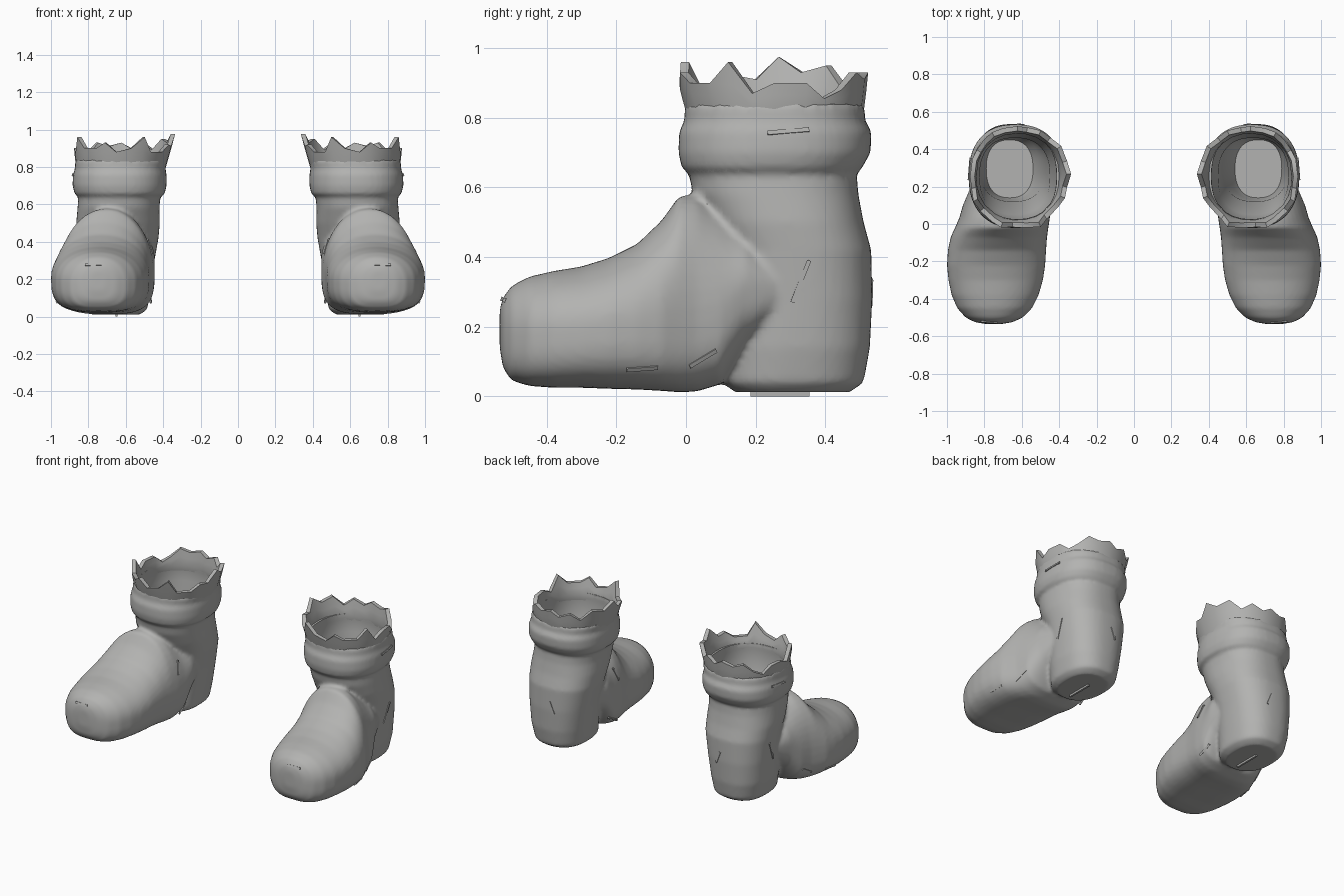
import bpy, bmesh, math
from mathutils import Vector, Matrix

cube = bpy.data.objects.get("Cube")
if cube:
    bpy.data.objects.remove(cube)

grey = bpy.data.materials.new("worn grey leather")
grey.use_nodes = True
COLOUR = (0.45, 0.45, 0.44, 1)
grey.diffuse_color = COLOUR
grey.node_tree.nodes["Principled BSDF"].inputs["Base Color"].default_value = COLOUR


def new_object(name, bm):
    bmesh.ops.recalc_face_normals(bm, faces=bm.faces)
    mesh = bpy.data.meshes.new(name)
    bm.to_mesh(mesh)
    bm.free()
    mesh.materials.append(grey)
    obj = bpy.data.objects.new(name, mesh)
    bpy.context.collection.objects.link(obj)
    return obj


def oval(a, power):
    c, s = math.cos(a), math.sin(a)
    return (math.copysign(abs(c) ** (2 / power), c),
            math.copysign(abs(s) ** (2 / power), s))


def loft(bm, rows, along, low_power, high_power, belly=1, n=48):
    """Closed skin through oval sections: (position, x0, x1, v0, v1), widest at most belly above v0."""
    rings = []
    for p, x0, x1, v0, v1 in rows:
        widest = v0 + min((v1 - v0) / 2, belly)
        ring = []
        for i in range(n):
            a = math.tau * i / n
            c, s = oval(a, high_power if math.sin(a) > 0 else low_power)
            x = (x0 + x1) / 2 + c * (x1 - x0) / 2
            v = widest + s * (v1 - widest if s > 0 else widest - v0)
            ring.append(bm.verts.new((x, v, p) if along == "z" else (x, p, v)))
        rings.append(ring)
    for r, q in zip(rings, rings[1:]):
        for i in range(n):
            bm.faces.new((r[i], r[(i + 1) % n], q[(i + 1) % n], q[i]))
    bm.faces.new(rings[0])
    bm.faces.new(rings[-1])


# Shaft with heel and padded cuff, from the ground up
SHAFT = [(.012, .52, .79, .14, .47), (.04, .485, .82, .105, .51), (.14, .47, .84, .11, .528),
         (.28, .45, .85, .12, .535), (.42, .425, .86, .10, .532), (.50, .418, .865, .06, .51),
         (.58, .42, .858, .02, .495), (.64, .415, .853, .008, .49), (.655, .392, .873, -.012, .505),
         (.70, .382, .885, -.022, .53), (.76, .382, .882, -.02, .533), (.79, .388, .872, -.005, .515),
         (.84, .378, .87, -.003, .512)]

# Foot from toe to ankle
FOOT = [(-.535, .71, .79, .14, .25), (-.525, .65, .85, .08, .285), (-.50, .595, .90, .045, .318),
        (-.45, .545, .945, .03, .344), (-.38, .51, .975, .025, .36), (-.30, .487, .992, .025, .373),
        (-.22, .475, 1.0, .022, .398), (-.14, .47, .995, .02, .438), (-.07, .465, .98, .016, .505),
        (-.02, .458, .957, .012, .575), (.03, .45, .935, .014, .58), (.10, .445, .915, .035, .54),
        (.17, .445, .885, .14, .49), (.26, .46, .85, .22, .42)]

bm = bmesh.new()
loft(bm, SHAFT, "z", 2.3, 2.4)
loft(bm, FOOT, "y", 3.2, 2.1, belly=.19)
boot = new_object("left_boot", bm)

# Hollow inside of the shaft
LINER = [(.05, .54, .79, .14, .45), (.12, .51, .80, .13, .48), (.40, .47, .825, .12, .49),
         (.62, .45, .825, .05, .46), (.72, .415, .85, .02, .495), (.80, .415, .842, .025, .485),
         (1.1, .405, .845, .025, .485)]
bm = bmesh.new()
loft(bm, LINER, "z", 2.4, 2.4)
cutter = new_object("liner_cutter", bm)
cutter.hide_render = True
cutter.hide_set(True)

remesh = boot.modifiers.new("blend", "REMESH")
remesh.mode = "VOXEL"
remesh.voxel_size = .012
smooth = boot.modifiers.new("soften", "SMOOTH")
smooth.factor, smooth.iterations = .5, 4
hollow = boot.modifiers.new("hollow", "BOOLEAN")
hollow.operation, hollow.object, hollow.solver = "DIFFERENCE", cutter, "EXACT"
baked = bpy.data.meshes.new_from_object(boot.evaluated_get(bpy.context.evaluated_depsgraph_get()))
boot.modifiers.clear()
boot.data = baked
baked.materials.clear()
baked.materials.append(grey)
bpy.data.objects.remove(cutter)

# Torn rim: (degrees from the outer side, height of the edge)
TEARS = [(0, .90), (-12, .87), (-25, .96), (-40, .90), (-60, .90), (-72, .93), (-85, .88),
         (-100, .90), (-114, .96), (-125, .88), (-145, .88), (-158, .92), (-170, .91),
         (-182, .975), (-196, .93), (-215, .95), (-230, .89), (-245, .93), (-260, .90),
         (-270, .93), (-285, .91), (-300, .93), (-315, .88), (-329, .855), (-342, .90)]


def rim_point(deg, z, inset):
    """Wall point that leans outwards with height, most of all on the inner side."""
    c, s = oval(math.radians(deg), 2.2)
    lean = max(0, z - .82)
    x = .624 + c * .246 * (1 - inset) + lean * c * (.27 if c < 0 else .08)
    y = .2545 + s * .2575 * (1 - inset) + lean * s * (.25 if s < 0 else .1)
    return x, y, z


bm = bmesh.new()
columns = []
for deg, top in TEARS:
    middle = (.83 + top) / 2
    spots = [(.79, .04), (.825, .005), (middle, 0), (top, 0),
             (top, .1), (middle, .11), (.825, .115), (.79, .09)]
    columns.append([bm.verts.new(rim_point(deg, z, inset)) for z, inset in spots])
for a, b in zip(columns, columns[1:] + columns[:1]):
    for i in range(len(a)):
        j = (i + 1) % len(a)
        bm.faces.new((a[i], a[j], b[j], b[i]))
rim = new_object("left_torn_rim", bm)

# Loose scraps lying on the leather: near point, direction, length
SCRAPS = [((1, .33, .32), (0, .4, 1), .13), ((1, .08, .08), (0, 1, .5), .09),
          ((1, -.12, .055), (0, 1, 0), .09), ((1, .3, .78), (0, 1, .1), .12),
          ((.78, -.6, .31), (1, 0, 0), .09), ((.45, .1, .08), (0, 1, .4), .09),
          ((.6, .6, .3), (.4, 0, 1), .08), ((.4, .05, .4), (0, .3, 1), .09)]
bm = bmesh.new()
for near, direction, length in SCRAPS:
    _, spot, normal, _ = boot.closest_point_on_mesh(Vector(near))
    side = normal.cross(Vector(direction)).normalized()
    run = side.cross(normal)
    frame = Matrix((run, side, normal)).transposed().to_4x4()
    frame.translation = spot
    bmesh.ops.create_cube(bm, size=1, matrix=frame @ Matrix.Diagonal((length, .012, .008, 1)))
scraps = new_object("left_scraps", bm)

# Thin plate under the heel
bm = bmesh.new()
bmesh.ops.create_cube(bm, size=1, matrix=Matrix.Translation((.65, .27, .009))
                      @ Matrix.Diagonal((.012, .17, .018, 1)))
plate = new_object("left_heel_plate", bm)

# Shade, then mirror every part for the right boot
for obj in (boot, rim, scraps, plate):
    bpy.ops.object.select_all(action="DESELECT")
    obj.select_set(True)
    bpy.context.view_layer.objects.active = obj
    bpy.ops.object.shade_smooth_by_angle(angle=math.radians(40))
    mesh = obj.data.copy()
    mesh.transform(Matrix.Diagonal((-1, 1, 1, 1)))
    mesh.flip_normals()
    twin = bpy.data.objects.new(obj.name.replace("left", "right"), mesh)
    bpy.context.collection.objects.link(twin)
